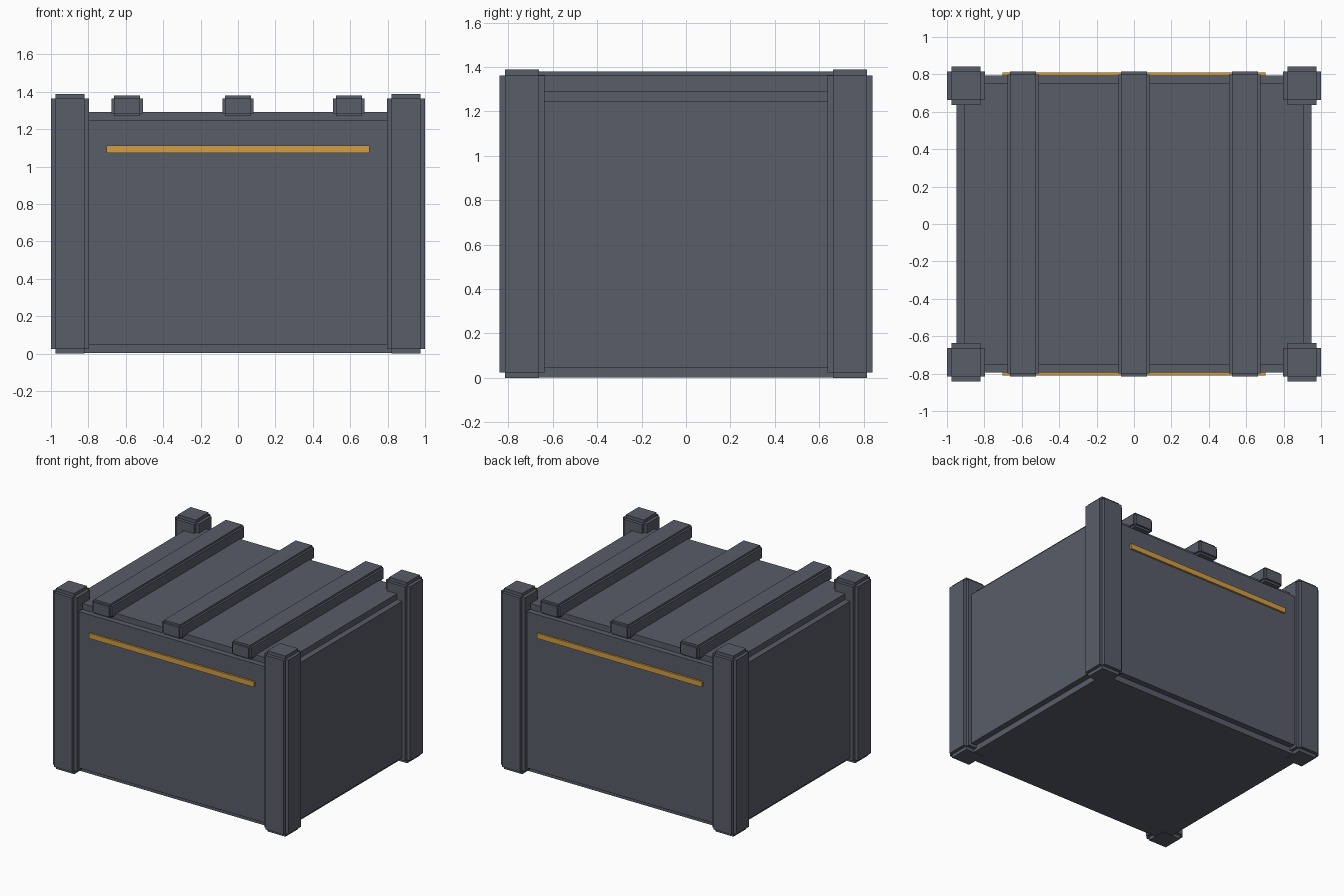
import bpy
import bmesh
from mathutils import Vector

cube = bpy.data.objects.get("Cube")
if cube:
    bpy.data.objects.remove(cube, do_unlink=True)


def make_material(name, rgb):
    mat = bpy.data.materials.new(name)
    mat.use_nodes = True
    mat.diffuse_color = (*rgb, 1)
    mat.node_tree.nodes["Principled BSDF"].inputs["Base Color"].default_value = (*rgb, 1)
    return mat


steel = make_material("slate grey", (0.098, 0.109, 0.138))
gold = make_material("warm gold", (0.644, 0.342, 0.058))


def box(name, low, high, mat, notch=0.0):
    """Box between two corners; a notch cuts a square step along every edge."""
    low, high = Vector(low), Vector(high)
    size = high - low
    bm = bmesh.new()
    bmesh.ops.create_cube(bm, size=1)
    bmesh.ops.scale(bm, verts=bm.verts, vec=[s - 2 * notch for s in size])
    if notch:
        # Push each face of the smaller core outwards on its own
        bm.normal_update()
        for face in list(bm.faces):
            push = face.normal * notch
            cap = bmesh.ops.extrude_discrete_faces(bm, faces=[face])["faces"][0]
            bmesh.ops.translate(bm, verts=cap.verts, vec=push)
    bmesh.ops.recalc_face_normals(bm, faces=bm.faces)
    mesh = bpy.data.meshes.new(name)
    bm.to_mesh(mesh)
    bm.free()
    mesh.materials.append(mat)
    obj = bpy.data.objects.new(name, mesh)
    obj.location = (low + high) / 2
    bpy.context.collection.objects.link(obj)
    return obj


# Main crate body
box("crate_body", (-0.95, -0.795, 0.002), (0.95, 0.795, 1.293), steel, 0.045)

# Corner posts
for x, side in ((-0.898, "right"), (0.898, "left")):
    for y, end in ((-0.739, "front"), (0.739, "back")):
        box(f"{end}_{side}_post", (x - 0.102, y - 0.102, 0),
            (x + 0.102, y + 0.102, 1.388), steel, 0.025)

# Lid battens running front to back
for x, side in ((-0.593, "right"), (0, "middle"), (0.593, "left")):
    box(f"{side}_lid_batten", (x - 0.084, -0.815, 1.27),
        (x + 0.084, 0.815, 1.38), steel, 0.015)

# Gold trim strips on front and back
for y, end in ((-0.801, "front"), (0.801, "back")):
    box(f"{end}_trim_strip", (-0.702, y - 0.008, 1.073),
        (0.702, y + 0.008, 1.113), gold)
